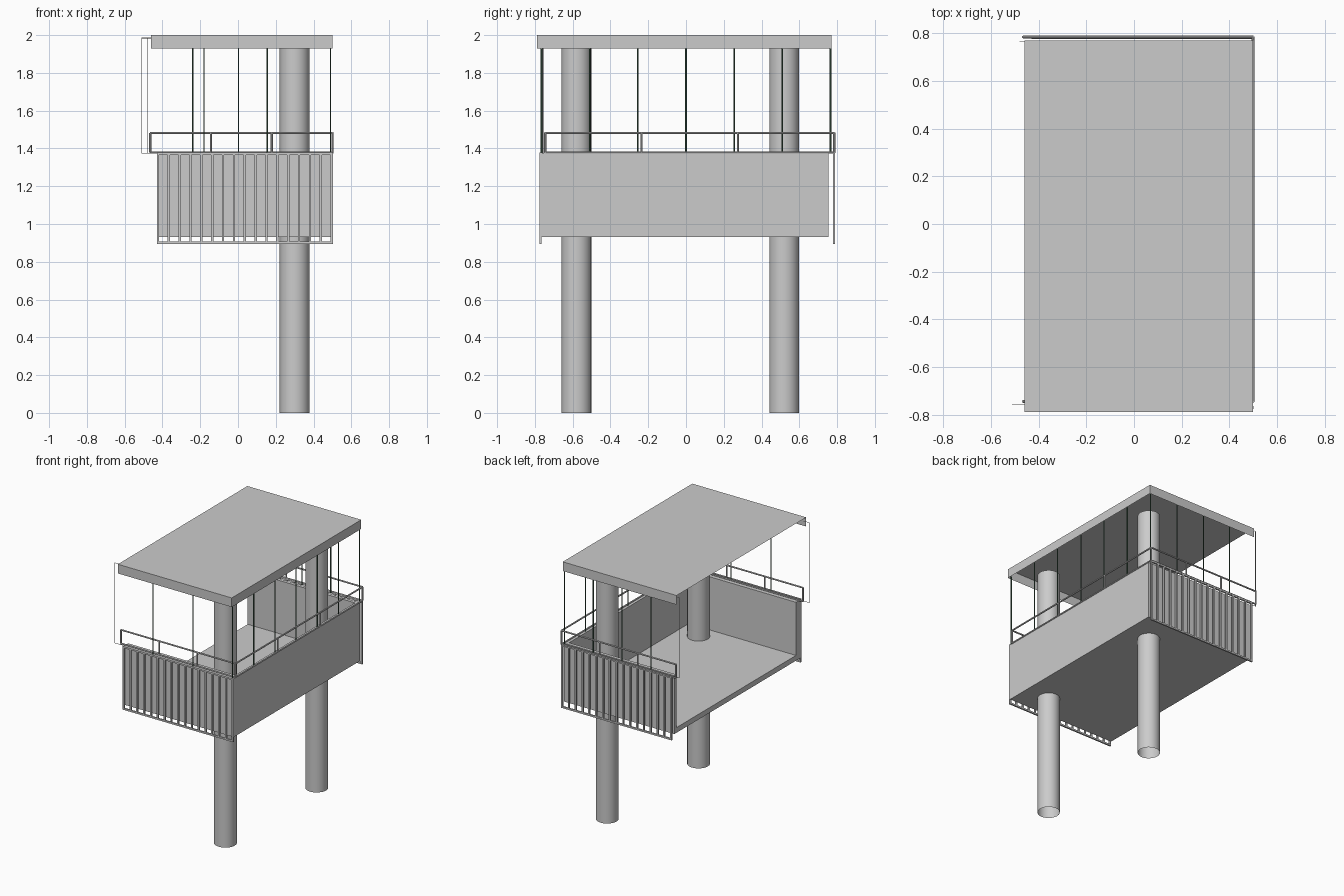
import bpy, bmesh, math
from mathutils import Vector

if "Cube" in bpy.data.objects:
    bpy.data.objects.remove(bpy.data.objects["Cube"])

green = bpy.data.materials.new("dark_green")
green.diffuse_color = (0.06, 0.13, 0.08, 1)
green.use_nodes = True
green.node_tree.nodes["Principled BSDF"].inputs["Base Color"].default_value = green.diffuse_color


def finish(name, bm, mat=None):
    me = bpy.data.meshes.new(name)
    bm.to_mesh(me)
    bm.free()
    ob = bpy.data.objects.new(name, me)
    bpy.context.collection.objects.link(ob)
    if mat:
        me.materials.append(mat)
    return ob


def add_box(bm, lo, hi):
    lo, hi = Vector(lo), Vector(hi)
    verts = bmesh.ops.create_cube(bm, size=1)["verts"]
    for v in verts:
        v.co = (lo + hi) / 2 + v.co * (hi - lo)
    return verts


def box(name, lo, hi):
    bm = bmesh.new()
    add_box(bm, lo, hi)
    return finish(name, bm)


def add_rod(bm, a, b, r, sides=8, caps=True):
    a, b = Vector(a), Vector(b)
    d = b - a
    verts = bmesh.ops.create_cone(bm, cap_ends=caps, segments=sides, radius1=r,
                                  radius2=r, depth=d.length)["verts"]
    rot = d.to_track_quat('Z', 'Y')
    for v in verts:
        v.co = (a + b) / 2 + rot @ v.co


def rods(name, pairs, r, mat=None, sides=8):
    bm = bmesh.new()
    for a, b in pairs:
        add_rod(bm, a, b, r, sides)
    return finish(name, bm, mat)


# Roof: shallow shell, open underneath and on the left
bm = bmesh.new()
add_box(bm, (-0.46, -0.79, 1.93), (0.50, 0.77, 2.0))
bm.normal_update()
gone = [f for f in bm.faces if f.normal.z < -0.9 or f.normal.x < -0.9]
bmesh.ops.delete(bm, geom=gone, context='FACES')
finish("roof", bm)

# Columns: open tubes
for name, y in (("front_column", -0.58), ("back_column", 0.52)):
    bm = bmesh.new()
    add_rod(bm, (0.30, y, 0), (0.30, y, 1.93), 0.079, 24, caps=False)
    for f in bm.faces:
        f.smooth = True
    finish(name, bm)

# Floor and parapet walls, left side open
box("floor", (-0.43, -0.765, 0.93), (0.50, 0.755, 0.97))
box("front_wall", (-0.43, -0.765, 0.97), (0.50, -0.71, 1.375))
box("back_wall", (-0.43, 0.73, 0.97), (0.50, 0.755, 1.375))
box("right_wall", (0.475, -0.71, 0.97), (0.50, 0.73, 1.375))

# Slatted panels on the front and back
for name, y in (("front_slats", -0.77), ("back_slats", 0.783)):
    bm = bmesh.new()
    t = 0.006
    for i in range(17):
        x = -0.424 + i * 0.92 / 16
        add_box(bm, (x - t, y - t, 0.895), (x + t, y + t, 1.378))
    for z in (0.901, 1.372):
        add_box(bm, (-0.43, y - t, z - t), (0.502, y + t, z + t))
    finish(name, bm)


# Handrails with four posts each
def railing(name, a, b):
    a, b = Vector(a), Vector(b)
    up = Vector((0, 0, 0.104))
    pairs = [(a, b), (a + up, b + up)]
    for i in range(4):
        p = a.lerp(b, i / 3)
        pairs.append((p, p + up))
    rods(name, pairs, 0.006)


railing("front_railing", (-0.465, -0.745, 1.378), (0.50, -0.745, 1.378))
railing("back_railing", (-0.465, 0.785, 1.378), (0.50, 0.785, 1.378))
railing("right_railing", (0.50, -0.745, 1.378), (0.50, 0.785, 1.378))

# Thin cables between parapet and roof
spots = [(0.49, -0.765 + i * 0.255) for i in range(7)]
spots += [(-0.18, -0.765), (0.155, -0.765)]
spots += [(-0.24, 0.765), (0.003, 0.765), (0.247, 0.765)]
rods("cables", [((x, y, 1.375), (x, y, 1.935)) for x, y in spots], 0.004, green, 6)

# Outer cables on the open left side, with short brackets
for name, x, y in (("front_left_cable", -0.51, -0.757), ("back_left_cable", -0.478, 0.765)):
    rods(name, [((x, y, 1.375), (x, y, 1.985)),
                ((x, y, 1.375), (-0.43, y, 1.375)),
                ((x, y, 1.985), (-0.46, y, 1.985))], 0.002, None, 6)
